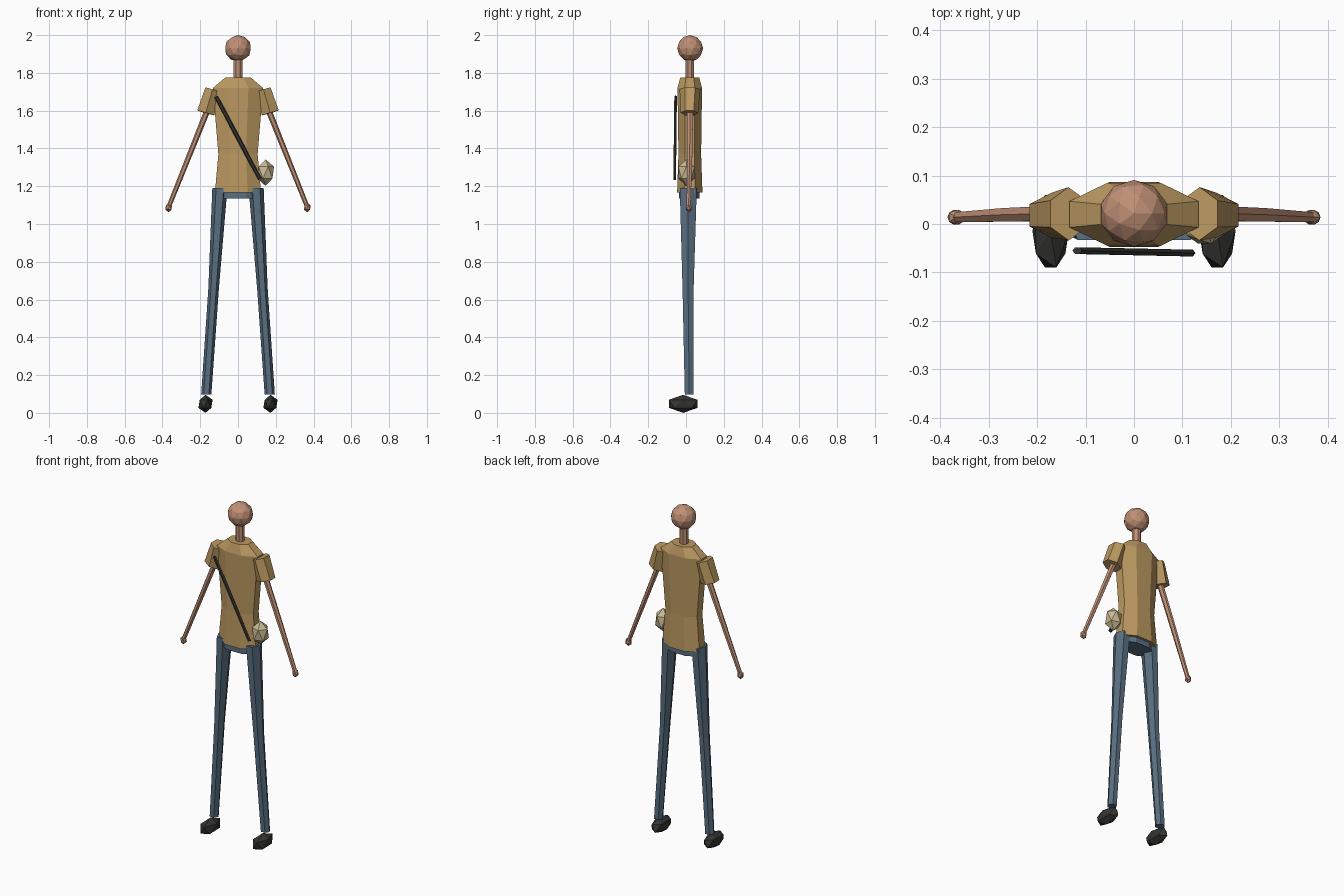
import bpy, bmesh, math
from mathutils import Vector

if "Cube" in bpy.data.objects:
    bpy.data.objects.remove(bpy.data.objects["Cube"])


def material(name, rgb):
    m = bpy.data.materials.new(name)
    m.diffuse_color = (*rgb, 1)
    m.use_nodes = True
    m.node_tree.nodes["Principled BSDF"].inputs["Base Color"].default_value = m.diffuse_color
    return m


SKIN = material("skin", (0.53, 0.28, 0.18))
SHIRT = material("tan shirt", (0.50, 0.32, 0.12))
DENIM = material("denim blue", (0.10, 0.16, 0.22))
DARK = material("dark leather", (0.035, 0.035, 0.032))
CANVAS = material("pale canvas", (0.58, 0.49, 0.29))


def finish(bm, name, mat):
    bmesh.ops.recalc_face_normals(bm, faces=bm.faces)
    me = bpy.data.meshes.new(name)
    bm.to_mesh(me)
    bm.free()
    me.materials.append(mat)
    bpy.context.collection.objects.link(bpy.data.objects.new(name, me))


def loft(name, mat, sections, sides, phase=0.0, tilt=False):
    """Skin rings (centre, half width x, half depth y); tilt aligns rings to the axis."""
    bm = bmesh.new()
    axis = Vector((0, 0, 1))
    if tilt:
        axis = (Vector(sections[-1][0]) - Vector(sections[0][0])).normalized()
    depth = Vector((0, 1, 0))
    depth = (depth - axis * depth.dot(axis)).normalized()
    across = depth.cross(axis)
    rings = []
    for centre, rx, ry in sections:
        ring = []
        for i in range(sides):
            a = 2 * math.pi * i / sides + phase
            p = Vector(centre) + across * rx * math.cos(a) + depth * ry * math.sin(a)
            ring.append(bm.verts.new(p))
        rings.append(ring)
    for r0, r1 in zip(rings, rings[1:]):
        for i in range(sides):
            j = (i + 1) % sides
            bm.faces.new((r0[i], r0[j], r1[j], r1[i]))
    bm.faces.new(rings[0])
    bm.faces.new(rings[-1])
    finish(bm, name, mat)


def ball(name, mat, centre, scale, level=1):
    bm = bmesh.new()
    bmesh.ops.create_icosphere(bm, subdivisions=level, radius=1)
    bmesh.ops.scale(bm, vec=scale, verts=bm.verts)
    bmesh.ops.translate(bm, vec=centre, verts=bm.verts)
    finish(bm, name, mat)


# Head and neck
ball("head", SKIN, (0, 0.022, 1.93), (0.071, 0.069, 0.07), 2)
loft("neck", SKIN, [((0, 0.02, 1.75), 0.025, 0.025), ((0, 0.02, 1.89), 0.025, 0.025)], 8, math.pi / 8)

# Shirt body and hips: octagons with flat front and sides
k = 1 / math.cos(math.pi / 8)
loft("shirt", SHIRT, [((0, 0.02, z), w * k, d * k) for z, w, d in (
    (1.168, 0.122, 0.067), (1.37, 0.104, 0.06), (1.72, 0.133, 0.065),
    (1.775, 0.068, 0.05))], 8, math.pi / 8)
loft("hips", DENIM, [((0, 0.017, z), 0.11 * k, 0.055 * k) for z in (1.135, 1.2)], 8, math.pi / 8)

# Paired limbs
for side, s in (("left", 1), ("right", -1)):
    loft(side + "_sleeve", SHIRT, [((s * 0.135, 0.021, 1.712), 0.045, 0.055),
                                   ((s * 0.171, 0.018, 1.588), 0.054, 0.046)],
         6, math.pi / 6, tilt=True)
    loft(side + "_arm", SKIN, [((s * 0.163, 0.022, 1.60), 0.016, 0.018),
                               ((s * 0.265, 0.019, 1.345), 0.014, 0.016),
                               ((s * 0.363, 0.014, 1.10), 0.012, 0.012)], 6, tilt=True)
    ball(side + "_hand", SKIN, (s * 0.367, 0.014, 1.087), (0.020, 0.018, 0.025))
    loft(side + "_leg", DENIM, [((s * 0.096, 0.012, 1.19), 0.04, 0.052),
                                ((s * 0.129, 0.011, 0.66), 0.028, 0.034),
                                ((s * 0.168, 0.017, 0.097), 0.027, 0.027)], 6)
    ball(side + "_shoe", DARK, (s * 0.172, -0.015, 0.048), (0.042, 0.088, 0.048))

# Shoulder strap and pouch
loft("strap", DARK, [((-0.117, -0.055, 1.675), 0.011, 0.008),
                     ((0.117, -0.06, 1.237), 0.011, 0.008)], 6, tilt=True)
ball("pouch", CANVAS, (0.146, 0.002, 1.272), (0.05, 0.05, 0.07))
